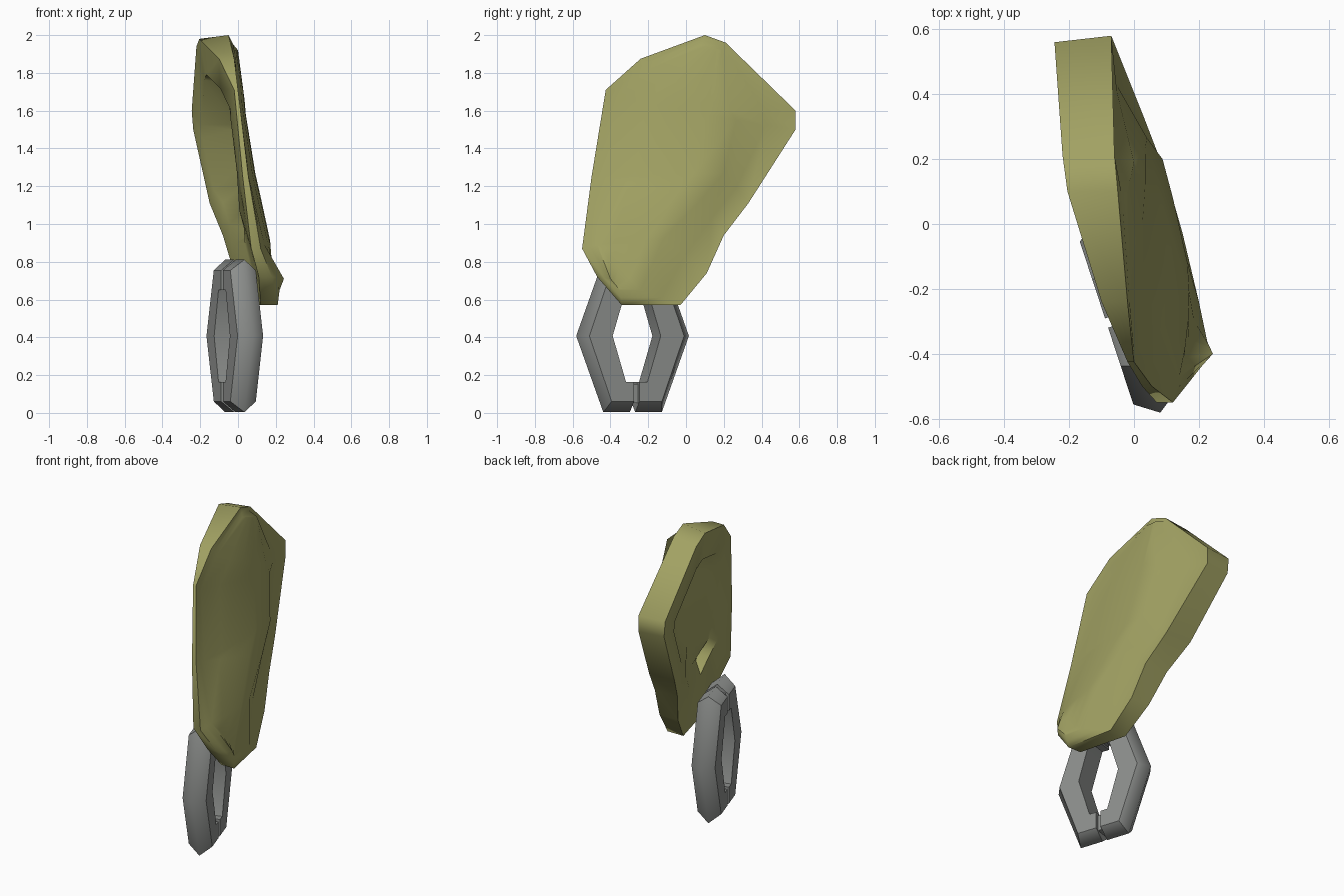
import bpy, bmesh, math
from mathutils import Vector, Matrix

if "Cube" in bpy.data.objects:
    bpy.data.objects.remove(bpy.data.objects["Cube"])


def material(name, rgb):
    m = bpy.data.materials.new(name)
    m.diffuse_color = (*rgb, 1)
    m.use_nodes = True
    m.node_tree.nodes["Principled BSDF"].inputs["Base Color"].default_value = m.diffuse_color
    return m


olive = material("olive skin", (0.36, 0.36, 0.125))
grey = material("grey metal", (0.27, 0.28, 0.27))


def finish(name, bm, mat, angle):
    bmesh.ops.recalc_face_normals(bm, faces=bm.faces)
    me = bpy.data.meshes.new(name)
    bm.to_mesh(me)
    bm.free()
    ob = bpy.data.objects.new(name, me)
    bpy.context.collection.objects.link(ob)
    me.materials.append(mat)
    bpy.ops.object.select_all(action='DESELECT')
    ob.select_set(True)
    bpy.context.view_layer.objects.active = ob
    bpy.ops.object.shade_smooth_by_angle(angle=math.radians(angle))
    return ob


def skin(bm, loops):
    """Join successive closed loops of equal length with quads."""
    rows = [[bm.verts.new(p) for p in loop] for loop in loops]
    for a, b in zip(rows, rows[1:]):
        for i in range(len(a)):
            j = (i + 1) % len(a)
            bm.faces.new((a[i], a[j], b[j], b[i]))
    return rows


# Ear outline: y, z, outer x, back x
outline = [
    (-.55, .87, .12, .07), (-.50, 1.25, .055, .025), (-.425, 1.71, 0, -.02),
    (-.24, 1.875, -.02, -.10), (.10, 2.0, -.05, -.205), (.21, 1.96, -.06, -.22),
    (.58, 1.60, -.07, -.245), (.58, 1.50, -.07, -.237), (.33, 1.11, .03, -.15),
    (.20, .94, .08, -.08), (.11, .74, .11, -.02), (-.03, .57, .15, .04),
    (-.34, .57, .21, .12), (-.47, .72, .18, .11)]
# Inner ridge around the bowl
ridge = [Vector(p) for p in (
    (.14, -.47, .89), (.06, -.43, 1.25), (0, -.37, 1.67), (-.01, -.2, 1.82),
    (-.025, .08, 1.95), (0, .19, 1.92), (.035, .235, 1.60), (.04, .265, 1.55),
    (.088, .2, 1.27), (.12, .08, 1.13), (.165, -.12, .92), (.2, -.24, .65),
    (.22, -.35, .65), (.243, -.40, .71))]
rim = [Vector((xf, y, z)) for y, z, xf, xb in outline]
back = [Vector((xb, min(y, .56), z - (.02 if z > 1.9 else 0))) for y, z, xf, xb in outline]
# Channel between ridge and rim, only along the rear half
channel = [r.lerp(o, .5) - Vector((.035 if 5 <= i <= 10 else 0, 0, 0))
           for i, (r, o) in enumerate(zip(ridge, rim))]
# Hollow in the back, with a lip and a sunken floor
lip = [b.lerp(Vector((-.08, 0, 1.35)), .42 if b.z < 1 else .3) for b in back]
hollow = [r.lerp(Vector((.04, -.06, 1.38)), .42 if r.z < 1 else .33) - Vector((.055, 0, 0))
          for r in ridge]

bm = bmesh.new()
rows = skin(bm, [ridge, channel, rim, back, lip, hollow])


def bowl(border, bulge):
    """Fill a loop with strips running from the front edge to the rear ridge."""
    pairs = [(13, 12), (0, 11), (0, 10), (1, 9), (1, 8), (2, 7), (3, 6), (4, 5)]
    strips = []
    for k, (a, b) in enumerate(pairs):
        va, vb = border[a], border[b]
        amp = bulge if 1 < k < 7 else 0
        mids = [bm.verts.new(va.co.lerp(vb.co, t) + Vector((amp * 4 * t * (1 - t), 0, 0)))
                for t in (.25, .5, .75)]
        strips.append([va] + mids + [vb])
    for s, u in zip(strips, strips[1:]):
        for i in range(4):
            quad = [s[i], s[i + 1], u[i + 1], u[i]]
            bm.faces.new(list(dict.fromkeys(quad)))


bowl(rows[0], .015)
bowl(rows[-1], 0)
finish("ear", bm, olive, 60)

# Hexagonal ring in its own frame: x across thickness, y along length
place = Matrix.Translation((-.017, -.283, .4075)) @ Matrix.Rotation(math.radians(18.2), 4, 'Z')
T = .071


def section(inner, flat, peak):
    """Five-sided cross-section from (y, z) of hole, side face and outer peak."""
    return [place @ Vector((x, *p)) for x, p in
            ((-T, inner), (T, inner), (T, flat), (0, peak), (-T, flat))]


G = .015
for side, name in ((-1, "ring_front_half"), (1, "ring_back_half")):
    path = []
    for z in (1, -1):
        st = [((G, .243), (G, .347), (G, .404)),
              ((.06, .243), (.14, .347), (.163, .404))]
        st = [[(side * y, z * h) for y, h in s] for s in st]
        path.append([section(*s) for s in st])
    mid = section((side * .134, 0), (side * .264, 0), (side * .314, 0))
    bm = bmesh.new()
    rows = skin(bm, path[0] + [mid] + path[1][::-1])
    bm.faces.new(rows[0])
    bm.faces.new(rows[-1])
    ob = finish(name, bm, grey, 35)
    # Keep the outer crest rounded
    for e in ob.data.edges:
        if all(v % 5 == 3 for v in e.vertices):
            e.use_edge_sharp = False

# Narrow pins joining the two halves at top and bottom
for z, name in ((1, "ring_top_pin"), (-1, "ring_bottom_pin")):
    bm = bmesh.new()
    bmesh.ops.create_cube(bm, size=1, matrix=place @ Matrix.Translation((0, 0, z * .305))
                          @ Matrix.Diagonal((.10, .04, .10, 1)))
    finish(name, bm, grey, 30)
